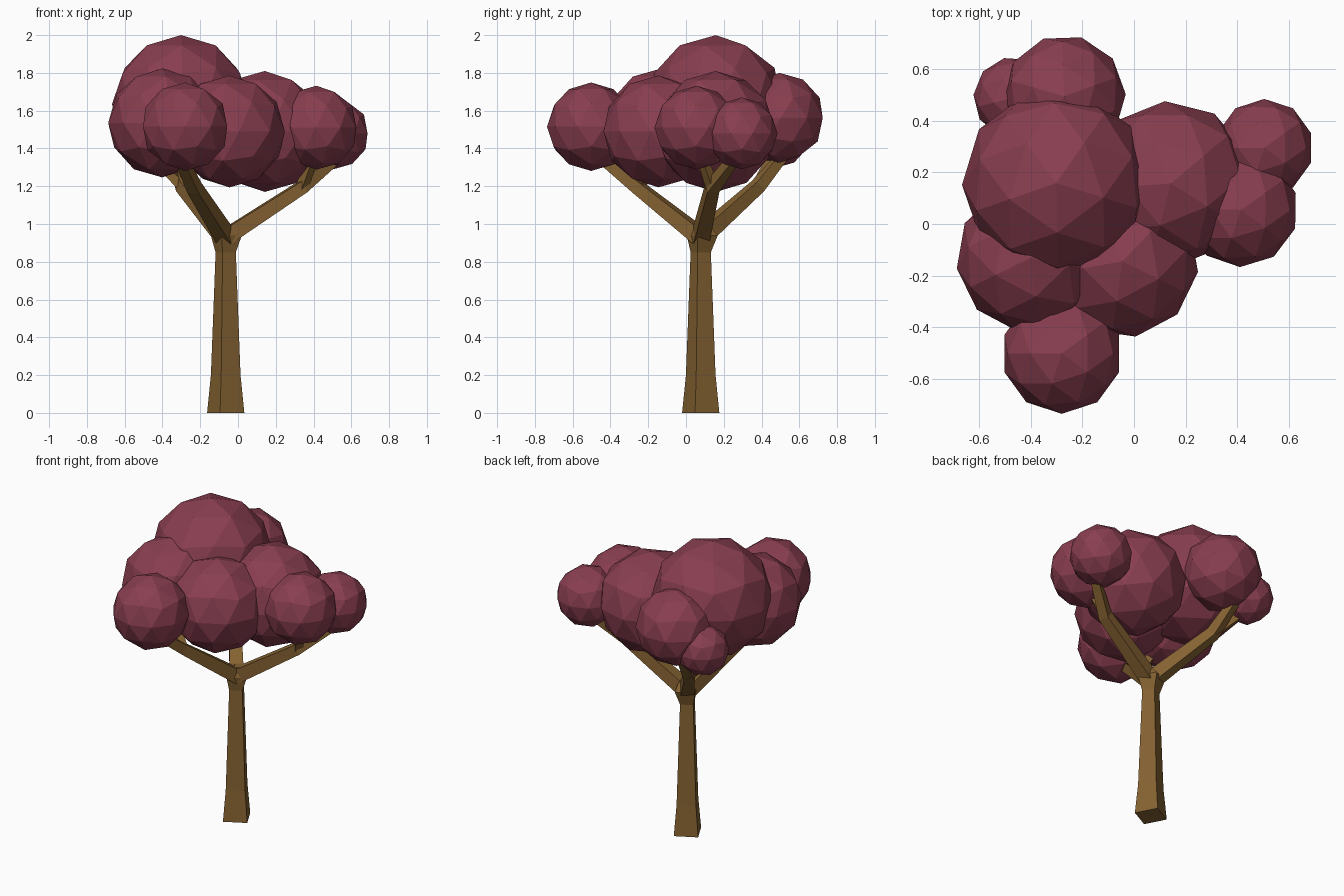
import bpy, bmesh, math
from mathutils import Vector, Matrix

if "Cube" in bpy.data.objects:
    bpy.data.objects.remove(bpy.data.objects["Cube"])


def material(name, color):
    m = bpy.data.materials.new(name)
    m.diffuse_color = (*color, 1)
    m.use_nodes = True
    m.node_tree.nodes["Principled BSDF"].inputs["Base Color"].default_value = m.diffuse_color
    return m


BARK = material("bark", (0.235, 0.123, 0.032))
LEAF = material("leaves", (0.25, 0.048, 0.08))


def finish(bm, name, mat):
    bmesh.ops.recalc_face_normals(bm, faces=bm.faces)
    me = bpy.data.meshes.new(name)
    bm.to_mesh(me)
    bm.free()
    me.materials.append(mat)
    ob = bpy.data.objects.new(name, me)
    bpy.context.collection.objects.link(ob)


def limb(name, path, turn=45):
    """Square tube swept along (point, corner radius) pairs."""
    bm = bmesh.new()
    pts = [Vector(p) for p, r in path]
    rings = []
    for i, (p, r) in enumerate(path):
        d = (pts[min(i + 1, len(pts) - 1)] - pts[max(i - 1, 0)]).normalized()
        if abs(d.z) > 0.95:
            d = Vector((0, 0, 1))
            u = Vector((1, 0, 0))
        else:
            u = d.cross(Vector((0, 0, 1))).normalized()
        v = d.cross(u).normalized()
        ring = []
        for k in range(4):
            a = math.radians(turn + 90 * k)
            ring.append(bm.verts.new(pts[i] + r * (u * math.cos(a) + v * math.sin(a))))
        rings.append(ring)
    for a, b in zip(rings, rings[1:]):
        for k in range(4):
            j = (k + 1) % 4
            bm.faces.new((a[k], a[j], b[j], b[k]))
    bm.faces.new(rings[0])
    bm.faces.new(rings[-1])
    finish(bm, name, BARK)


# Trunk with flared foot and a swollen crotch
X, Y = -0.065, 0.078
limb("trunk", [((X, Y, 0), 0.103), ((X, Y, 0.2), 0.082), ((X, Y, 0.85), 0.056),
               ((X + 0.003, Y + 0.008, 0.94), 0.086), ((X + 0.02, Y, 1.0), 0.04)], turn=-17)

# Three main branches running into the foliage, each with a side twig
crotch = (X, Y, 0.93)
forks = {
    "right": ((0.34, 0.14, 1.195), (0.51, 0.25, 1.34), (0.42, 0.06, 1.42)),
    "back": ((-0.29, 0.38, 1.20), (-0.34, 0.52, 1.37), (-0.45, 0.46, 1.36)),
    "front": ((-0.23, -0.25, 1.19), (-0.31, -0.46, 1.36), (-0.35, -0.17, 1.38)),
}
for side, (fork, tip, twig) in forks.items():
    limb(side + "_branch", [(crotch, 0.06), (fork, 0.046), (tip, 0.035)])
    limb(side + "_twig", [(fork, 0.036), (twig, 0.026)])

# Faceted foliage clumps: centre, radius and turn in degrees
clumps = [
    ("crown", -0.302, 0.158, 1.635, 0.365, 55),
    ("right", 0.142, 0.157, 1.49, 0.32, 40),
    ("front_left", -0.402, -0.132, 1.535, 0.288, 62),
    ("front_middle", -0.045, -0.145, 1.49, 0.296, 46),
    ("front", -0.28, -0.502, 1.515, 0.234, 36),
    ("right_front", 0.415, 0.055, 1.51, 0.222, 35),
    ("far_right", 0.505, 0.295, 1.48, 0.19, 180),
    ("back", -0.27, 0.495, 1.562, 0.238, 20),
    ("back_left", -0.465, 0.49, 1.46, 0.158, 50),
]
for name, x, y, z, r, turn in clumps:
    bm = bmesh.new()
    mat = Matrix.Translation((x, y, z)) @ Matrix.Rotation(math.radians(turn), 4, 'Z')
    bmesh.ops.create_icosphere(bm, subdivisions=2, radius=r, matrix=mat)
    finish(bm, name + "_foliage", LEAF)
